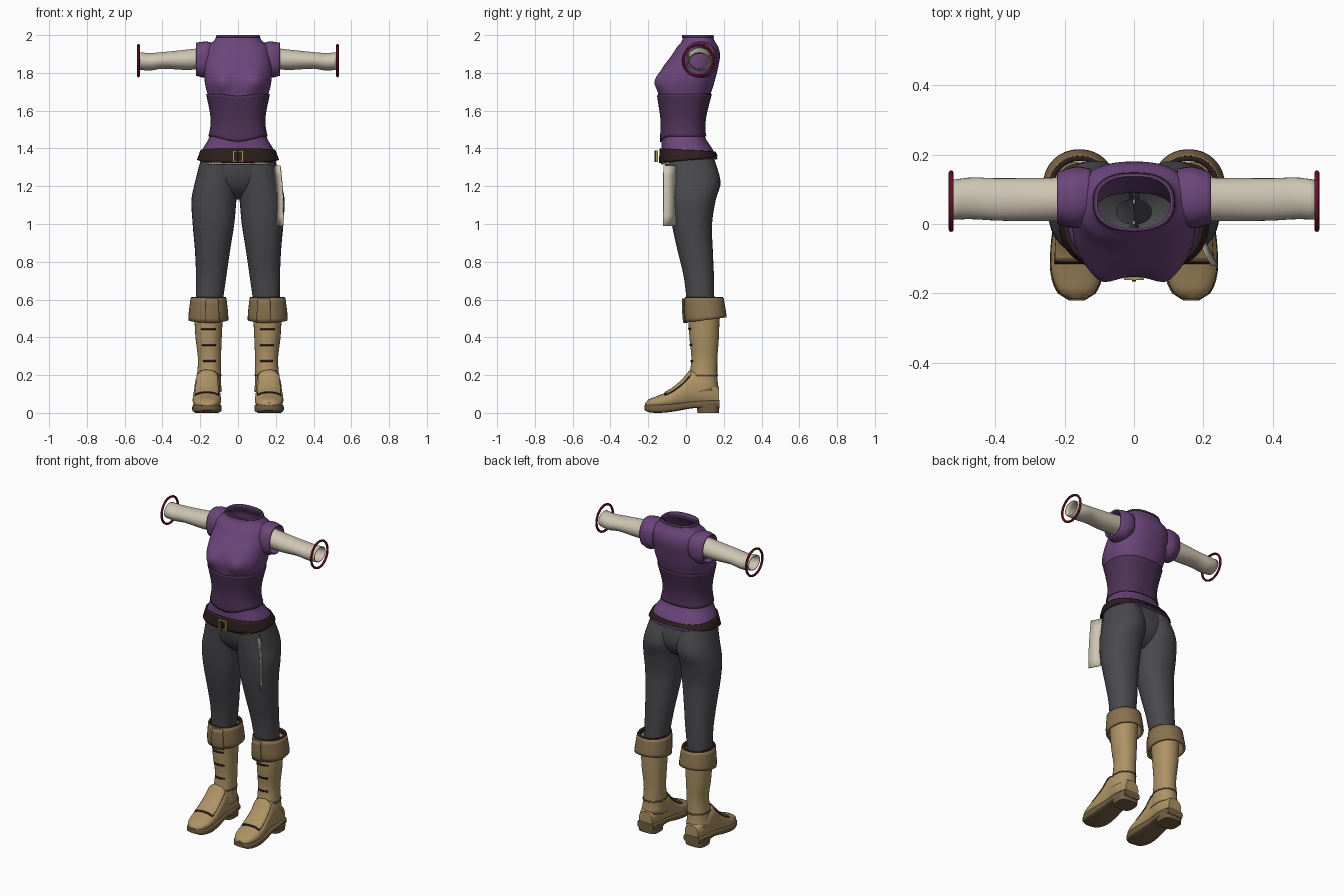
import bpy, bmesh, math
from math import sin, cos, pi, exp

if "Cube" in bpy.data.objects:
    bpy.data.objects.remove(bpy.data.objects["Cube"])


def material(name, rgb):
    m = bpy.data.materials.new(name)
    m.diffuse_color = (*rgb, 1)
    m.use_nodes = True
    m.node_tree.nodes["Principled BSDF"].inputs["Base Color"].default_value = m.diffuse_color
    return m


PURPLE = material("purple_cloth", (0.150, 0.060, 0.195))
CORSET = material("dark_purple", (0.075, 0.032, 0.092))
LINEN = material("linen", (0.62, 0.56, 0.45))
GREY = material("charcoal_cloth", (0.068, 0.068, 0.076))
TAN = material("tan_leather", (0.42, 0.29, 0.13))
CUFF = material("cuff_leather", (0.25, 0.17, 0.08))
SOLE = material("sole_brown", (0.17, 0.115, 0.055))
DARK = material("dark_leather", (0.028, 0.014, 0.013))
RED = material("crimson", (0.24, 0.012, 0.04))
GOLD = material("brass", (0.42, 0.29, 0.10))


def spow(v, p):
    return math.copysign(abs(v) ** p, v)


def hermite(rows, t):
    """Smoothly interpolate rows of (t, a0, a1, b0, b1)."""
    n = len(rows)
    t = min(max(t, rows[0][0]), rows[-1][0])
    i = max(k for k in range(n - 1) if rows[k][0] <= t)

    def slope(k, c):
        lo, hi = rows[max(k - 1, 0)], rows[min(k + 1, n - 1)]
        return (hi[c] - lo[c]) / (hi[0] - lo[0])
    h = rows[i + 1][0] - rows[i][0]
    u = (t - rows[i][0]) / h
    return [(2*u**3 - 3*u**2 + 1) * rows[i][c] + (u**3 - 2*u*u + u) * h * slope(i, c)
            + (3*u*u - 2*u**3) * rows[i + 1][c] + (u**3 - u*u) * h * slope(i + 1, c)
            for c in range(1, 5)]


def surface(rows, p=1.0, axis="z", bulge=None):
    """Tube through oval sections along an axis, as a function of (t, angle, offset)."""
    def f(t, ang, off=0.0):
        a0, a1, b0, b1 = hermite(rows, t)
        a = (a0 + a1) / 2 + ((a1 - a0) / 2 + off) * spow(cos(ang), p)
        b = (b0 + b1) / 2 + ((b1 - b0) / 2 + off) * spow(sin(ang), p)
        if bulge:
            b += bulge(a, b, t)
        return {"z": (a, b, t), "x": (t, a, b), "y": (a, t, b)}[axis]
    f.flip = axis == "y"
    return f


def finish(ob, mat, mirror=False, thick=0.0, smooth=True):
    ob.data.materials.append(mat)
    if smooth:
        for o in bpy.context.selected_objects:
            o.select_set(False)
        ob.select_set(True)
        bpy.context.view_layer.objects.active = ob
        bpy.ops.object.shade_smooth_by_angle(angle=math.radians(40))
    if thick:
        m = ob.modifiers.new("thickness", "SOLIDIFY")
        m.thickness = thick
    if mirror:
        ob.modifiers.new("mirror", "MIRROR").use_clip = False
    return ob


def new_object(name, bm):
    me = bpy.data.meshes.new(name)
    bm.to_mesh(me)
    bm.free()
    ob = bpy.data.objects.new(name, me)
    bpy.context.collection.objects.link(ob)
    return ob


def patch(name, f, lo, hi, mat, off=0.0, arc=None, nt=12, na=32, caps=False, **kw):
    """Mesh part of a surface; lo and hi may depend on the angle."""
    bm = bmesh.new()
    a0, a1 = arc or (0, 2 * pi)
    closed = arc is None
    val = lambda v, a: v(a) if callable(v) else v
    cols = na if closed else na + 1
    grid = []
    for i in range(nt + 1):
        row = []
        for j in range(cols):
            a = a0 + (a1 - a0) * j / na
            l, h = val(lo, a), val(hi, a)
            row.append(bm.verts.new(f(l + (h - l) * i / nt, a, off)))
        grid.append(row)
    for i in range(nt):
        for j in range(na):
            k = (j + 1) % cols
            q = [grid[i][j], grid[i][k], grid[i + 1][k], grid[i + 1][j]]
            bm.faces.new(q[::-1] if f.flip else q)
    if caps:
        bm.faces.new(grid[0])
        bm.faces.new(grid[-1])
        bmesh.ops.recalc_face_normals(bm, faces=bm.faces[:])
    return finish(new_object(name, bm), mat, **kw)


def box(name, c, s, mat):
    bm = bmesh.new()
    bmesh.ops.create_cube(bm, size=1)
    for v in bm.verts:
        v.co = [c[k] + v.co[k] * s[k] for k in range(3)]
    return finish(new_object(name, bm), mat, smooth=False)


def sym(t, w, y0, y1):
    return (t, -w, w, y0, y1)


FRONT = -pi / 2

# Torso garments share one body surface
def bust(x, y, z):
    if y > 0.02:
        return 0
    return -0.03 * exp(-((abs(x) - 0.095) / 0.05) ** 2 - ((z - 1.755) / 0.055) ** 2)

body = surface([sym(1.33, .212, -.135, .175), sym(1.40, .185, -.13, .138),
                sym(1.46, .152, -.13, .102), sym(1.55, .138, -.128, .098),
                sym(1.68, .160, -.146, .128), sym(1.75, .176, -.150, .150),
                sym(1.82, .178, -.128, .168), sym(1.89, .172, -.078, .180),
                sym(1.94, .160, -.045, .170), sym(1.967, .128, -.022, .152),
                sym(2.0, .110, -.018, .142)], 0.82, bulge=bust)
patch("tunic", body, 1.345, 2.0, PURPLE, nt=48, na=56, thick=0.006)
point = lambda a: max(0, 1 - abs(a - 1.5 * pi) / 0.9)
patch("corset", body, lambda a: 1.465 - .03 * point(a), lambda a: 1.688 - .012 * point(a) ** 2,
      CORSET, off=.007, nt=16, na=56, thick=.006)
patch("belt", body, lambda a: 1.342 + .018 * sin(a), lambda a: 1.392 - .008 * sin(a),
      DARK, off=.009, nt=5, na=56, thick=.012)
patch("collar_rim", body, 1.988, 2.0, CORSET, off=.003, nt=2, na=40, thick=.006)

# Short shoulder caps and long linen sleeves, open at the wrist
cap = surface([(.125, .0, .16, 1.80, 1.958), (.17, -.012, .165, 1.775, 1.966),
               (.222, .0, .15, 1.785, 1.960)], 0.85, "x")
patch("shoulder_cap", cap, .125, .222, PURPLE, nt=8, mirror=True, thick=.008)
sleeve = surface([(.17, .01, .135, 1.82, 1.935), (.28, .008, .133, 1.816, 1.922),
                  (.40, .010, .132, 1.822, 1.910), (.47, .014, .134, 1.812, 1.905),
                  (.53, .012, .126, 1.818, 1.910)], 1, "x")
patch("sleeve", sleeve, .17, .53, LINEN, nt=14, mirror=True, thick=.004)

# Wrist rings
for side, s in (("left", 1), ("right", -1)):
    bpy.ops.mesh.primitive_torus_add(location=(s * .527, .066, 1.865), rotation=(0, pi / 2, 0),
                                     major_radius=.082, minor_radius=.007,
                                     major_segments=32, minor_segments=8)
    ring = bpy.context.object
    ring.name = side + "_wrist_ring"
    finish(ring, RED)

# Trousers: hips and two legs
hips = surface([sym(1.13, .05, -.0, .07), sym(1.17, .13, -.055, .125), sym(1.22, .195, -.088, .155),
                sym(1.28, .208, -.105, .160), sym(1.37, .185, -.112, .140)], 0.9)
patch("trouser_hips", hips, 1.13, 1.37, GREY, nt=12, na=40)
leg = surface([(.58, .082, .222, .005, .150), (.72, .062, .222, -.012, .148),
               (.86, .042, .228, -.045, .142), (1.0, .020, .240, -.075, .138),
               (1.13, .008, .246, -.092, .158), (1.22, .000, .228, -.100, .183),
               (1.35, .000, .195, -.108, .148)], 0.92)
patch("trouser_leg", leg, .58, 1.35, GREY, nt=26, mirror=True)
patch("waist_sash", hips, 1.315, 1.345, LINEN, off=.022, arc=(FRONT - .75, FRONT + .75),
      nt=2, na=16, thick=.006)

# Buckle
for x in (-.024, .024):
    box("buckle_side", (x, -.155, 1.358), (.009, .014, .06), GOLD)
for z in (1.332, 1.384):
    box("buckle_bar", (0, -.155, z), (.05, .014, .008), GOLD)
box("buckle_tongue", (0, -.158, 1.358), (.012, .016, .06), DARK)

# Hanging cloth strip on one hip
bm = bmesh.new()
cols = []
for i in range(7):
    u = i / 6
    z = 1.31 - .32 * u
    cols.append([bm.verts.new((.194 + .012 * u + .008 * sin(pi * u), -.054, z)),
                 bm.verts.new((.226 + .016 * u + .006 * sin(pi * u), -.118 - .002 * u, z))])
for p, q in zip(cols, cols[1:]):
    bm.faces.new((p[0], p[1], q[1], q[0]))
finish(new_object("hip_cloth", bm), LINEN, thick=.005)

# Boots: shaft, straps, folded cuff
shaft = surface([(.11, .085, .232, -.012, .178), (.16, .090, .222, .008, .168),
                 (.28, .090, .212, .028, .166), (.40, .086, .225, .018, .174),
                 (.60, .076, .236, .005, .180)], 0.95)
patch("boot_shaft", shaft, lambda a: .115 + .01 * sin(a), .59, TAN, nt=20, mirror=True, thick=.005)
for k, z in enumerate((.275, .36, .445)):
    patch("boot_strap_%d" % k, shaft, z - .005, z + .005, DARK, off=.003,
          arc=(FRONT - .55, FRONT + .55), nt=1, na=10, mirror=True, thick=.003)
patch("ankle_strap", shaft, .196, .204, SOLE, off=.003, nt=1, mirror=True, thick=.003)
cuff = surface([(.46, .052, .264, .0, .218), (.52, .052, .262, -.008, .214),
                (.615, .062, .250, -.008, .198)], 0.95)
patch("boot_cuff", cuff, lambda a: .492 + .014 * sin(a), .608, CUFF, nt=6, mirror=True, thick=.012)
patch("cuff_rim", cuff, .598, .614, DARK, off=-.003, nt=2, mirror=True, thick=.014)
patch("cuff_flap", cuff, .475, .606, CUFF, off=.012, arc=(FRONT - .5, FRONT + .12),
      nt=5, na=8, mirror=True, thick=.008)

# Feet
foot = surface([(-.216, .140, .190, .026, .052), (-.20, .116, .214, .024, .070),
                (-.15, .094, .236, .022, .090), (-.08, .090, .240, .024, .122),
                (-.02, .094, .234, .026, .172), (.03, .094, .230, .03, .225),
                (.10, .096, .228, .03, .20), (.176, .115, .208, .03, .135)], 0.85, "y")
patch("boot_foot", foot, -.216, .176, TAN, nt=24, na=28, caps=True, mirror=True)
# Raised instep tongue with a dark edge
patch("instep_edge", foot, -.115, .02, DARK, off=.003, arc=(pi / 2 - .9, pi / 2 + .9),
      nt=10, na=14, mirror=True, thick=.003)
patch("instep_tongue", foot, -.108, .025, TAN, off=.007, arc=(pi / 2 - .82, pi / 2 + .82),
      nt=10, na=14, mirror=True, thick=.003)

# Soles with arch, and block heels
sole = surface([(-.22, .142, .188, .014, .042), (-.20, .110, .220, .004, .045),
                (-.14, .088, .241, .0, .046), (-.06, .090, .240, .008, .050),
                (.03, .100, .230, .024, .060), (.10, .096, .232, .024, .066),
                (.178, .108, .218, .024, .068)], 0.45, "y")
patch("boot_sole", sole, -.22, .178, SOLE, nt=20, na=28, caps=True, mirror=True)
heel = surface([(0, .102, .228, .062, .174), (.05, .098, .232, .052, .178)], 0.6)
patch("boot_heel", heel, 0, .05, SOLE, nt=2, na=28, caps=True, mirror=True)
